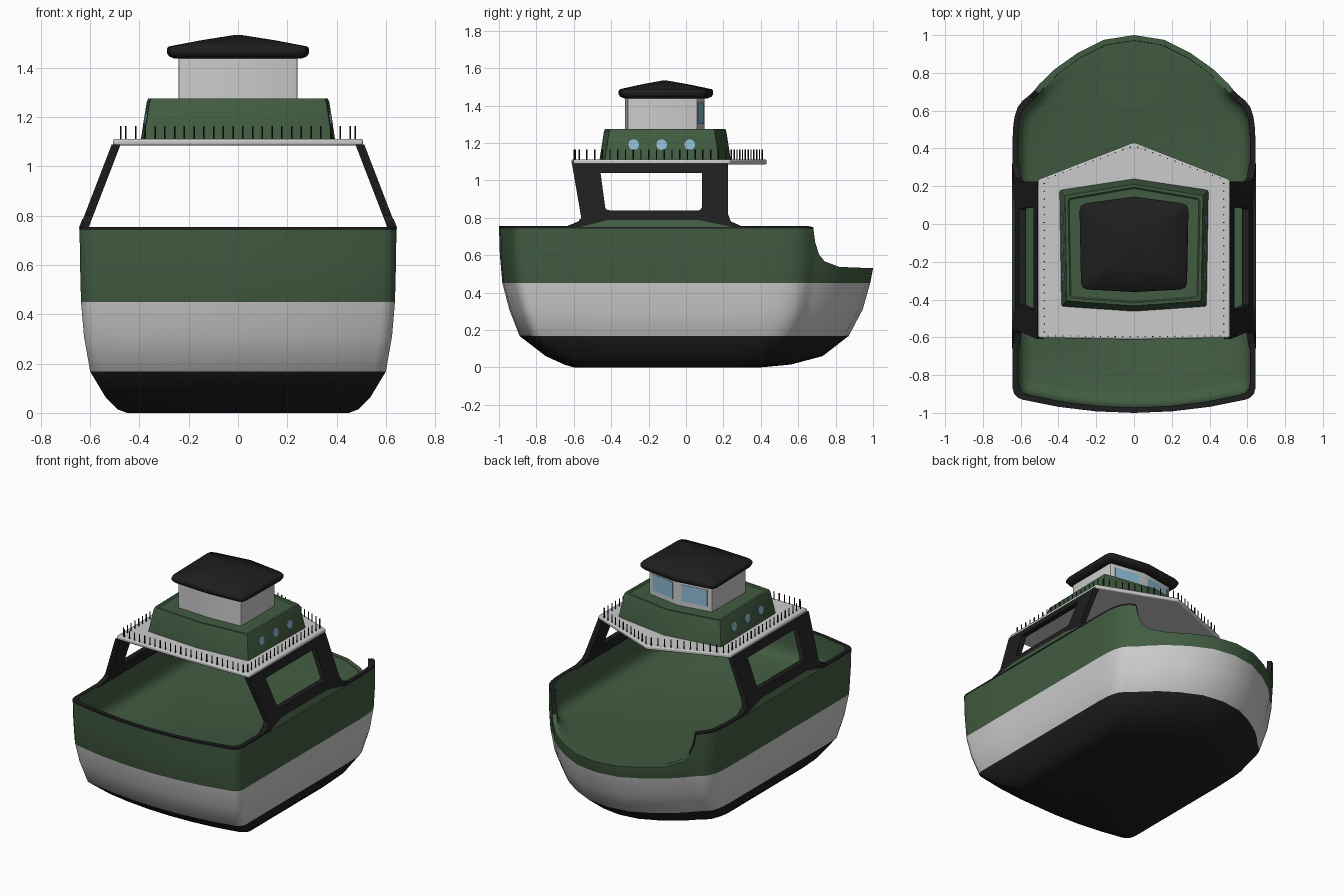
import bpy, bmesh, math
from mathutils import Vector

if "Cube" in bpy.data.objects:
    bpy.data.objects.remove(bpy.data.objects["Cube"])


def material(name, rgb):
    m = bpy.data.materials.new(name)
    m.diffuse_color = (*rgb, 1)
    m.use_nodes = True
    m.node_tree.nodes["Principled BSDF"].inputs["Base Color"].default_value = m.diffuse_color
    return m


GREEN = material("green_paint", (0.053, 0.106, 0.053))
BLACK = material("black_paint", (0.013, 0.013, 0.013))
GLASS = material("blue_glass", (0.27, 0.5, 0.66))
GREY = material("grey_paint", (0.53, 0.53, 0.53))


def finish(name, bm, mats, bevel=0, mirror=False, angle=30):
    bmesh.ops.recalc_face_normals(bm, faces=bm.faces)
    me = bpy.data.meshes.new(name)
    bm.to_mesh(me)
    bm.free()
    ob = bpy.data.objects.new(name, me)
    bpy.context.collection.objects.link(ob)
    for m in mats:
        me.materials.append(m)
    if mirror:
        ob.modifiers.new("mirror", "MIRROR")
    if bevel:
        b = ob.modifiers.new("bevel", "BEVEL")
        b.width, b.segments = bevel, 2
    bpy.ops.object.select_all(action="DESELECT")
    ob.select_set(True)
    bpy.context.view_layer.objects.active = ob
    bpy.ops.object.shade_smooth_by_angle(angle=math.radians(angle))
    return ob


def loft(rings, cap=True, closed=False, band_mat=None):
    """Skin a stack of equal closed loops; band_mat(i, verts) picks a slot."""
    bm = bmesh.new()
    vs = [[bm.verts.new(p) for p in r] for r in rings]
    if closed:
        vs.append(vs[0])
    n = len(rings[0])
    for i in range(len(vs) - 1):
        for j in range(n):
            k = (j + 1) % n
            f = bm.faces.new((vs[i][j], vs[i][k], vs[i + 1][k], vs[i + 1][j]))
            if band_mat:
                f.material_index = band_mat(i, f.verts)
    if cap:
        bm.faces.new(vs[0])
        f = bm.faces.new(vs[-1])
        if band_mat:
            f.material_index = band_mat(len(vs), f.verts)
    return bm


def interp(table, v, col=1):
    for a, b in zip(table, table[1:]):
        if v <= b[0]:
            t = max(0, (v - a[0]) / (b[0] - a[0]))
            return a[col] + (b[col] - a[col]) * t
    return table[-1][col]


# Hull: half plan outline, sheer height along y, and size of each waterline
half = [(0, -1), (.2, -.992), (.4, -.968), (.59, -.93), (.615, -.92), (.634, -.9), (.643, -.87),
        (.643, -.56), (.643, -.15), (.643, .25), (.643, .45),
        (.639, .52), (.632, .57), (.615, .62), (.587, .655), (.556, .68), (.546, .69), (.527, .71),
        (.503, .74), (.42, .82), (.3, .905), (.16, .975), (0, 1)]
outline = half + [(-x, y) for x, y in half[-2:0:-1]]
sheer = [(.67, .755), (.68, .75), (.69, .67), (.71, .605), (.74, .567), (.82, .537), (1, .53)]
# z, half width, stern y, bow y
levels = [(0, .45, -.60, .40), (.015, .49, -.65, .56), (.06, .535, -.75, .73), (.168, .60, -.89, .87),
          (.31, .625, -.945, .945), (.45, .637, -.982, .985), (.53, .64, -.993, 1), (.75, .643, -1, 1)]


def hull_point(x, y, z, s=0):
    w, st, bo = (interp(levels, z, c) for c in (1, 2, 3))
    w, st, bo = w - s, st + s, bo - s
    return (x / .643 * w, st + (y + 1) / 2 * (bo - st), z)


rings = [[hull_point(x, y, l[0]) for x, y in outline] for l in levels[:6]]
for f in (.5, .96, 1):
    rings.append([hull_point(x, y, .45 + (interp(sheer, y) - .45) * f) for x, y in outline])
rings.append([hull_point(x, y, interp(sheer, y), .028) for x, y in outline])
# inside of the bulwark curving into the deck
for s, z in ((.029, .62), (.035, .57), (.055, .54), (.09, .525)):
    rings.append([hull_point(x, y, min(interp(sheer, y) - .003, z), s) for x, y in outline])


def hull_mat(i, verts):
    if i < 3:
        return 0
    if i < 5:
        return 1
    if i in (7, 8) and min(v.co.z for v in verts) > .6:
        return 0
    return 2


bm = loft(rings, band_mat=hull_mat)
finish("hull", bm, [BLACK, GREY, GREEN], angle=50)

# Leaning side frames with a window opening: outer and inner loops in (y, z)
outer = [(-.66, .745), (-.58, .775), (-.56, .80), (-.61, 1.09), (.225, 1.09),
         (.225, .82), (.24, .78), (.32, .745), (.07, .745), (-.42, .745)]
inner = [(-.41, .84), (-.425, .843), (-.432, .855), (-.457, 1.04), (.085, 1.04),
         (.085, .855), (.08, .845), (.07, .84), (.06, .84), (-.40, .84)]


def lean(loop, inset):
    return [(.643 - (z - .75) * .385 - inset, y, z) for y, z in loop]


bm = loft([lean(outer, 0), lean(inner, 0), lean(inner, .036), lean(outer, .036)],
          cap=False, closed=True)
finish("side_frames", bm, [BLACK], mirror=True)

# Green sill under each window
sill = [(-.57, .75), (.25, .75), (.07, .787), (-.42, .787)]
finish("window_sills", loft([lean(sill, -.003), lean(sill, .02)]), [GREEN], mirror=True)


def plan(wb, yb, ybc, wf, yf, yfc, z, inset=0, cut=0):
    """Six-sided deck shape, pointed at bow and stern; cut rounds the corners."""
    i = inset
    pts = [Vector(p) for p in (
        (-wb + i, yb + i, z), (0, ybc + i, z), (wb - i, yb + i, z),
        (wf - i, yf - i, z), (0, yfc - i, z), (-wf + i, yf - i, z))]
    if not cut:
        return pts
    res = []
    for j, p in enumerate(pts):
        if j in (1, 4):
            res.append(p)
            continue
        a = p + (pts[j - 1] - p).normalized() * cut
        b = p + (pts[(j + 1) % 6] - p).normalized() * cut
        res += [a, (a + b) * .25 + p * .5, b]
    return res


# Upper deck platform
deck = (.507, -.602, -.612, .507, .235, .432)
finish("upper_deck", loft([plan(*deck, 1.085), plan(*deck, 1.112)]), [GREY], bevel=.008)

# Lower cabin with sloping walls and a shallow rim on top
cab = (.385, -.437, -.463, .395, .18, .24)
bm = loft([plan(*cab, 1.105, 0, .012), plan(*cab, 1.26, .024, .012), plan(*cab, 1.275, .03, .012),
           plan(*cab, 1.275, .045, .012), plan(*cab, 1.268, .052, .012)])
finish("lower_cabin", bm, [GREEN])

# Wheelhouse and its low pyramid roof
house = (.242, -.312, -.326, .242, .06, .1)
finish("wheelhouse", loft([plan(*house, 1.265, 0, .012), plan(*house, 1.45, 0, .012)]), [GREY])
roof = (.28, -.345, -.36, .289, .105, .145)


def toward_peak(f, z):
    return [(p.x * f, -.115 + (p.y + .115) * f, z) for p in plan(*roof, 0, 0, .035)]


bm = loft([plan(*roof, 1.438, .03, .03), plan(*roof, 1.447, .008, .035), plan(*roof, 1.46, 0, .035),
           plan(*roof, 1.478, 0, .035), toward_peak(.975, 1.487), toward_peak(.5, 1.513),
           toward_peak(.06, 1.533)])
finish("wheelhouse_roof", bm, [BLACK], angle=50)

# Two windscreen panes on the angled bow wall
a, b = Vector((.24, .06, 0)), Vector((0, .1, 0))
out = Vector((.04, .24, 0)).normalized() * .003
corners = [(.13, 1.3), (.86, 1.3), (.86, 1.415), (.13, 1.415)]
face = [a.lerp(b, t) + Vector((0, 0, z)) for t, z in corners]
bm = loft([[p - out for p in face], [p + out for p in face]])
finish("windscreen_panes", bm, [GLASS], mirror=True)

# Portholes, three each side
bm = bmesh.new()
tilt = Vector((0, 0, 1)).rotation_difference(Vector((1, 0, .155))).to_matrix()
for y in (-.28, -.13, .02):
    r = bmesh.ops.create_cone(bm, cap_ends=True, segments=12, radius1=.029, radius2=.029, depth=.01)
    bmesh.ops.rotate(bm, verts=r["verts"], matrix=tilt)
    x = .385 + .01 * (y + .437) / .617 - .024 * (1.19 - 1.105) / .155
    bmesh.ops.translate(bm, verts=r["verts"], vec=(x - .002, y, 1.19))
finish("portholes", bm, [GLASS], mirror=True)

# Rail posts around the platform edge
bm = bmesh.new()
edge = [Vector((x, y, 1.137)) for x, y in
        ((0, -.597), (.475, -.592), (.475, .235), (0, .415))]
for p, q in zip(edge, edge[1:]):
    n = round((q - p).length / .041)
    for i in range(n):
        c = p.lerp(q, (i + .5) / n)
        r = bmesh.ops.create_cone(bm, cap_ends=True, segments=6, radius1=.0035, radius2=.0035, depth=.056)
        bmesh.ops.translate(bm, verts=r["verts"], vec=c)
finish("rail_posts", bm, [BLACK], mirror=True)
